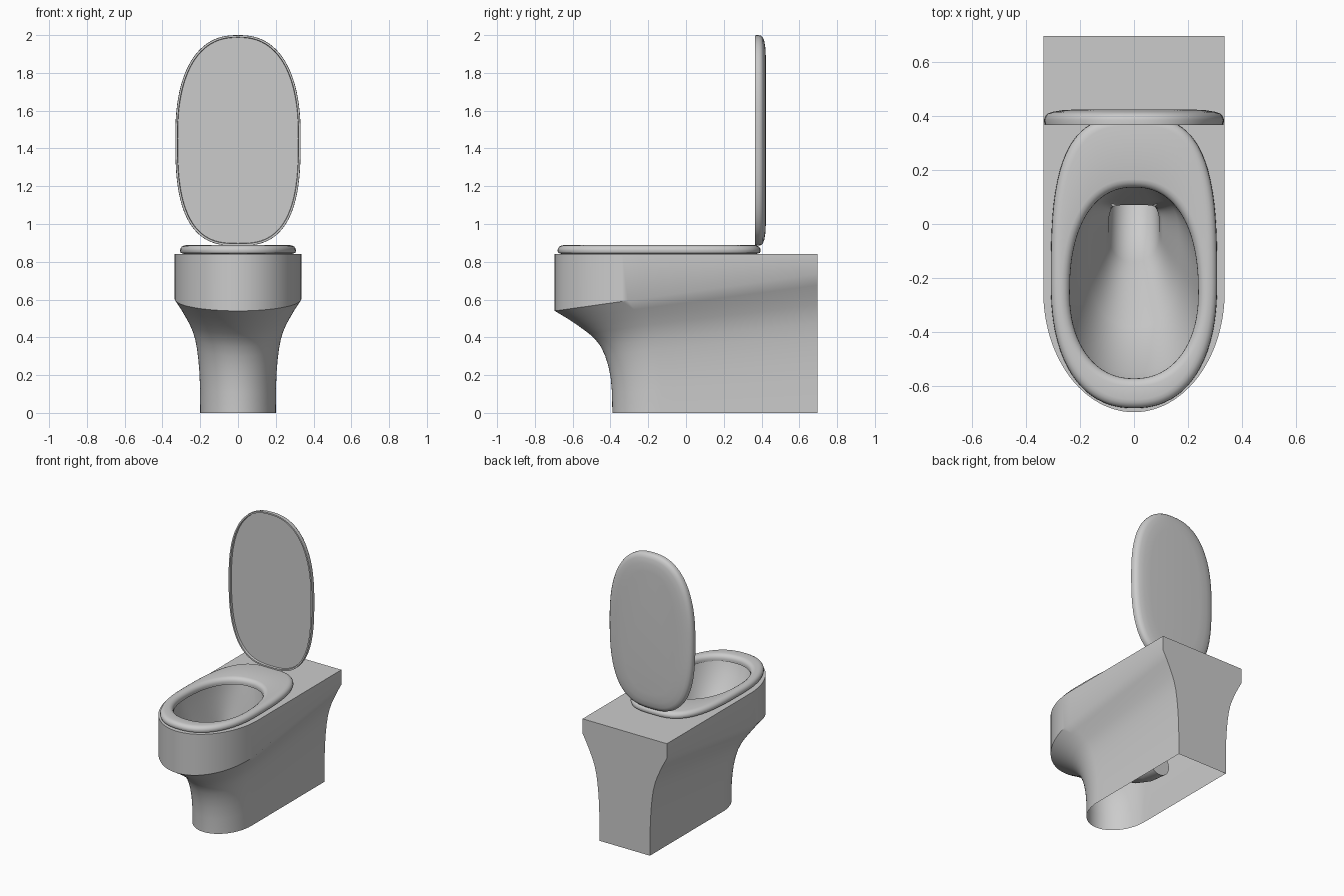
import bpy, bmesh
from math import sin, cos, pi

if "Cube" in bpy.data.objects:
    bpy.data.objects.remove(bpy.data.objects["Cube"])

N = 96


def ring(front, back, hx, nf, nb, m, d=0.0):
    """Egg-shaped loop between two (y, z) points; m = position of widest part, d = inset."""
    dy, dz = back[0] - front[0], back[1] - front[1]
    length = (dy * dy + dz * dz) ** 0.5
    uy, uz = dy / length, dz / length
    pts = []
    for i in range(N):
        a = 2 * pi * i / N
        s, c = sin(a), cos(a)
        n = nf if c > 0 else nb
        x = (hx - d) * abs(s) ** (2 / n) * (1 if s > 0 else -1)
        reach = -(length * m - d) if c > 0 else length * (1 - m) - d
        t = length * m + reach * abs(c) ** (2 / n)
        pts.append((x, front[0] + uy * t, front[1] + uz * t))
    return pts


def loft(bm, rings, closed=False):
    """Skin a list of equally sized loops; returns their vertices."""
    vs = [[bm.verts.new(p) for p in r] for r in rings]
    pairs = list(zip(vs, vs[1:])) + ([(vs[-1], vs[0])] if closed else [])
    for a, b in pairs:
        k = len(a)
        for i in range(k):
            j = (i + 1) % k
            bm.faces.new((a[i], a[j], b[j], b[i]))
    return vs


def finish(bm, name, angle):
    bmesh.ops.recalc_face_normals(bm, faces=bm.faces[:])
    me = bpy.data.meshes.new(name)
    bm.to_mesh(me)
    bm.free()
    ob = bpy.data.objects.new(name, me)
    bpy.context.collection.objects.link(ob)
    bpy.ops.object.select_all(action='DESELECT')
    ob.select_set(True)
    bpy.context.view_layer.objects.active = ob
    bpy.ops.object.shade_smooth_by_angle(angle=angle)


def u_plan(hw, front, start, back=0.695):
    """Straight sides with a rounded front."""
    k = 12
    side = [(hw, back + (start - back) * i / k) for i in range(k)]
    arc = [(hw * cos(pi * i / 48), start - (start - front) * sin(pi * i / 48)) for i in range(49)]
    return side + arc + [(-x, y) for x, y in reversed(side)]


# Pedestal: flared foot, slanted break line, vertical upper band, open underneath
top, foot = u_plan(0.335, -0.695, -0.25), u_plan(0.2, -0.39, -0.13)
profile = [(0, 0), (0.2, 0.005), (0.35, 0.03), (0.46, 0.07), (0.56, 0.125), (0.65, 0.2),
           (0.72, 0.295), (0.78, 0.41), (0.85, 0.58), (0.92, 0.765), (1, 1)]
levels = []
for u, f in profile:
    levels.append([(fx + (tx - fx) * f, fy + (ty - fy) * f, u * (0.54 + (ty + 0.695) * 0.14))
                   for (tx, ty), (fx, fy) in zip(top, foot)])
levels.append([(x, y, 0.84) for x, y in top])
bm = bmesh.new()
outer = loft(bm, levels)[-1]

# Bowl: funnel that narrows into a drain running backwards
bowl = loft(bm, [
    ring((-0.58, 0.84), (0.145, 0.84), 0.245, 2.2, 2.4, 0.45),
    ring((-0.55, 0.76), (0.13, 0.76), 0.23, 2.2, 2.8, 0.47),
    ring((-0.38, 0.52), (0.09, 0.52), 0.165, 2.3, 5, 0.5),
    ring((-0.19, 0.37), (0.07, 0.37), 0.105, 2.4, 5, 0.5),
    ring((-0.14, 0.28), (0.09, 0.345), 0.095, 2.3, 3, 0.5),
    ring((-0.03, 0.18), (0.14, 0.32), 0.09, 2.2, 2.4, 0.5),
    ring((0.12, 0.125), (0.19, 0.29), 0.085, 2, 2, 0.5),
    ring((0.26, 0.11), (0.26, 0.27), 0.08, 2, 2, 0.5)])
bm.faces.new(bowl[-1])

# Flat top between the outer wall and the bowl
edges = []
for loop in (outer, bowl[0]):
    edges += [bm.edges.get((loop[i], loop[(i + 1) % len(loop)])) for i in range(len(loop))]
bmesh.ops.triangle_fill(bm, edges=edges, use_beauty=True)
finish(bm, "pedestal_with_bowl", 0.6)

# Seat: rounded ring
bm = bmesh.new()
rings = [ring((-0.68, z), (0.395, z), 0.307, 2.3, 3.1, 0.43, d)
         for d, z in [(0.02, 0.842), (0.004, 0.847), (0, 0.858), (0.002, 0.87), (0.009, 0.88), (0.02, 0.886), (0.032, 0.888)]]
rings += [ring((-0.57, z), (0.135, z), 0.237, 2.2, 2.3, 0.45, d)
          for d, z in [(-0.03, 0.888), (-0.018, 0.885), (-0.007, 0.877), (-0.001, 0.866), (0, 0.855), (0, 0.842)]]
loft(bm, rings, closed=True)
finish(bm, "seat", 0.9)

# Lid: upright, shallow recess in front, softly domed back
bm = bmesh.new()
lid = loft(bm, [ring((y, 2.0), (y, 0.885), 0.332, 2.4, 2.8, 0.49, d)
                for d, y in [(0.013, 0.382), (0.011, 0.366), (0.001, 0.366), (0, 0.385), (0.003, 0.396),
                             (0.012, 0.407), (0.03, 0.414), (0.065, 0.42), (0.12, 0.423)]])
bm.faces.new(lid[0])
bm.faces.new(lid[-1])
finish(bm, "lid", 0.7)
